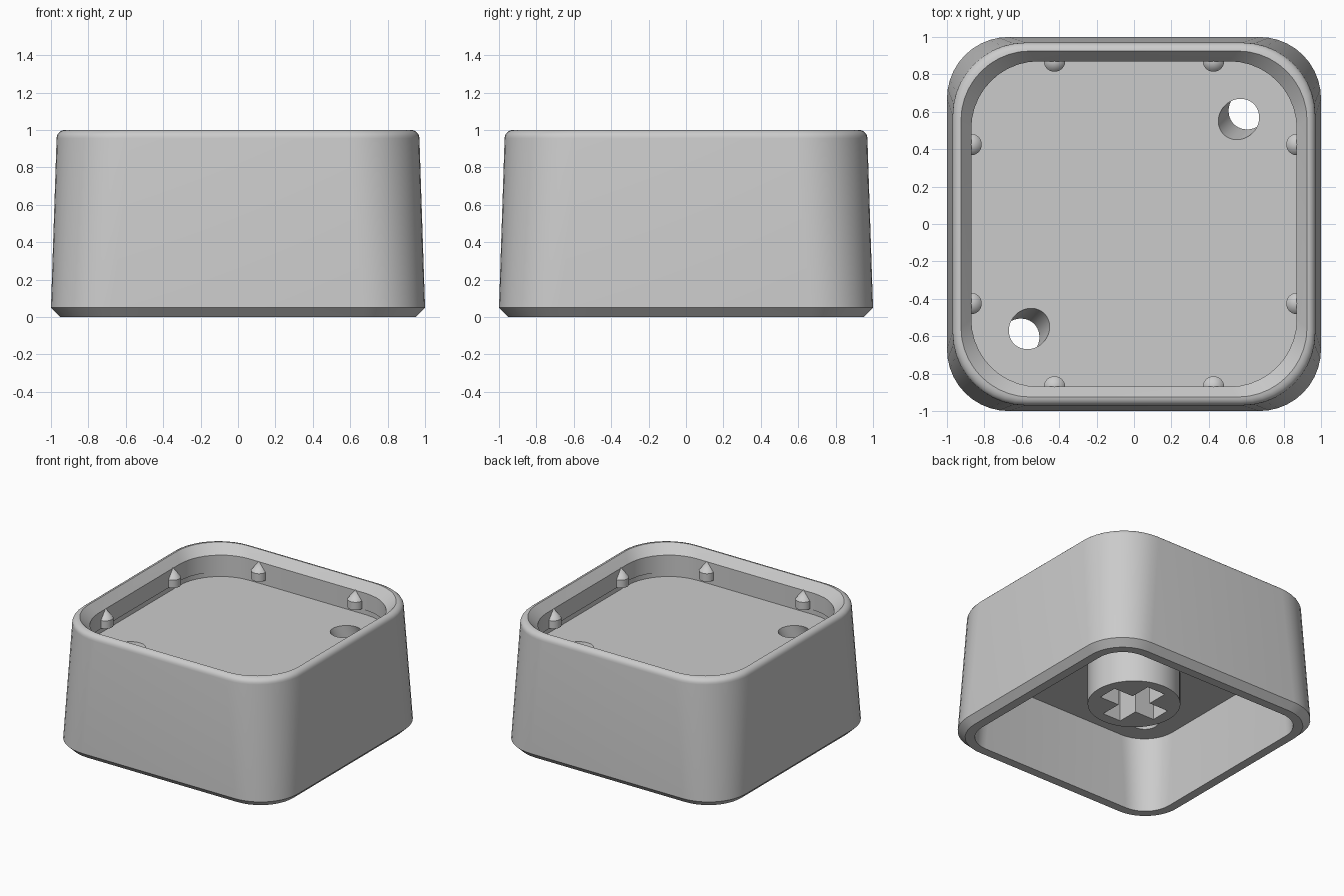
import bpy, bmesh
from math import pi, sin, cos, radians
from mathutils import Matrix, Vector

cube = bpy.data.objects.get("Cube")
if cube:
    bpy.data.objects.remove(cube, do_unlink=True)

grey = bpy.data.materials.new("light grey plastic")
grey.use_nodes = True
colour = (0.6, 0.6, 0.6, 1)
grey.diffuse_color = colour
grey.node_tree.nodes["Principled BSDF"].inputs["Base Color"].default_value = colour


def add_object(name, bm):
    bmesh.ops.recalc_face_normals(bm, faces=bm.faces)
    mesh = bpy.data.meshes.new(name)
    bm.to_mesh(mesh)
    bm.free()
    mesh.materials.append(grey)
    obj = bpy.data.objects.new(name, mesh)
    bpy.context.collection.objects.link(obj)
    return obj


def activate(obj):
    bpy.ops.object.select_all(action='DESELECT')
    obj.select_set(True)
    bpy.context.view_layer.objects.active = obj


def cut(obj, cutter):
    cutter.hide_render = True
    mod = obj.modifiers.new("cut", 'BOOLEAN')
    mod.object = cutter
    mod.solver = 'EXACT'
    activate(obj)
    bpy.ops.object.modifier_apply(modifier=mod.name)
    bpy.data.objects.remove(cutter, do_unlink=True)


def smooth(obj):
    activate(obj)
    bpy.ops.object.shade_smooth_by_angle(angle=radians(30))


def rounded_ring(bm, half, radius, z, steps=10):
    verts = []
    for corner in range(4):
        mid = pi / 4 + corner * pi / 2
        cx = (half - radius) * (1 if cos(mid) > 0 else -1)
        cy = (half - radius) * (1 if sin(mid) > 0 else -1)
        for i in range(steps + 1):
            a = corner * pi / 2 + i / steps * pi / 2
            verts.append(bm.verts.new((cx + radius * cos(a), cy + radius * sin(a), z)))
    return verts


def cylinder(bm, radius, start, end, top_radius=None, sides=48):
    start, end = Vector(start), Vector(end)
    axis = end - start
    turn = axis.to_track_quat('Z', 'Y').to_matrix().to_4x4()
    bmesh.ops.create_cone(bm, cap_ends=True, segments=sides, radius1=radius,
                          radius2=radius if top_radius is None else top_radius,
                          depth=axis.length,
                          matrix=Matrix.Translation((start + end) / 2) @ turn)


# Hollow cap: rings (half width, corner radius, height) from ceiling to tray floor
CEILING, FLOOR, FILLET = 0.585, 0.755, 0.045
rings = [(0.87, 0.26, CEILING), (0.88, 0.22, 0), (0.95, 0.29, 0), (1, 0.33, 0.05)]
for i in range(6):
    a = i / 5 * pi / 2
    rings.append((0.97 - FILLET * (1 - cos(a)), 0.39 - 0.02 * i / 5,
                  1 - FILLET * (1 - sin(a))))
# Chamfered lip, upright tray wall and a shallow groove above the floor
rings += [(0.87, 0.36, 0.93), (0.87, 0.36, 0.795), (0.878, 0.365, 0.795),
          (0.878, 0.365, FLOOR)]

bm = bmesh.new()
loops = [rounded_ring(bm, *r) for r in rings]
for lower, upper in zip(loops, loops[1:]):
    for i in range(len(lower)):
        j = (i + 1) % len(lower)
        bm.faces.new((lower[i], lower[j], upper[j], upper[i]))
bm.faces.new(loops[0])
bm.faces.new(loops[-1])
cap = add_object("cap_shell", bm)

# Two slanted holes through the tray floor
for side in (1, -1):
    bm = bmesh.new()
    top = Vector((0.56 * side, 0.56 * side, FLOOR))
    slope = Vector((0.055 * side, 0.055 * side, CEILING - FLOOR))
    cylinder(bm, 0.104, top + slope * 1.5, top - slope * 0.5)
    cut(cap, add_object("hole_cutter", bm))
smooth(cap)

# Round stem with a cross-shaped socket
bm = bmesh.new()
cylinder(bm, 0.335, (0, 0, 0.23), (0, 0, CEILING + 0.01))
stem = add_object("stem", bm)
for size in ((0.5, 0.16), (0.16, 0.5)):
    bm = bmesh.new()
    bmesh.ops.create_cube(bm, size=1, matrix=Matrix.Translation((0, 0, 0.38))
                          @ Matrix.Diagonal((size[0], size[1], 0.4, 1)))
    cut(stem, add_object("socket_cutter", bm))
smooth(stem)

# Pointed retaining pegs, two on each tray wall
for wall in range(4):
    turn = Matrix.Rotation(wall * pi / 2, 3, 'Z')
    for side in (1, -1):
        spot = turn @ Vector((0.425 * side, 0.872, 0))
        bm = bmesh.new()
        heights = [spot + Vector((0, 0, z)) for z in (0.797, 0.86, 0.935)]
        cylinder(bm, 0.058, heights[0], heights[1], sides=24)
        cylinder(bm, 0.058, heights[1], heights[2], top_radius=0, sides=24)
        bmesh.ops.remove_doubles(bm, verts=bm.verts, dist=0.0005)
        inner = [f for f in bm.faces if len(f.verts) > 4
                 and abs(f.calc_center_median().z - heights[1].z) < 0.01]
        bmesh.ops.delete(bm, geom=inner, context='FACES_ONLY')
        smooth(add_object("retaining_peg", bm))
